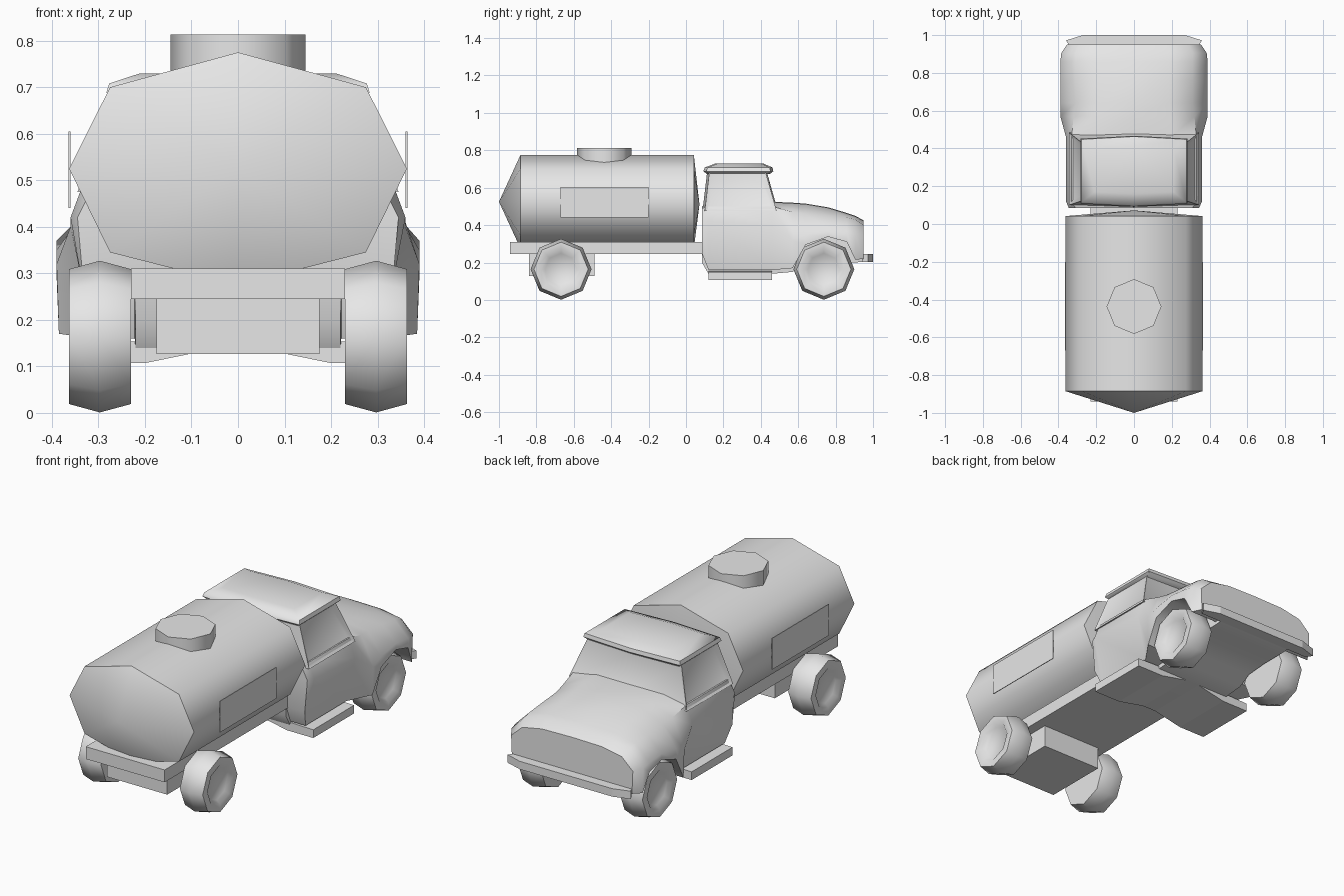
import bpy, bmesh, math
from mathutils import Vector

cube = bpy.data.objects.get("Cube")
if cube:
    bpy.data.objects.remove(cube, do_unlink=True)

grey = bpy.data.materials.new("plain grey")
grey.use_nodes = True
grey.diffuse_color = (0.8, 0.8, 0.8, 1)
grey.node_tree.nodes["Principled BSDF"].inputs["Base Color"].default_value = (0.8, 0.8, 0.8, 1)


def finish(name, bm, angle=0, recalc=True):
    if recalc:
        bmesh.ops.recalc_face_normals(bm, faces=bm.faces[:])
    mesh = bpy.data.meshes.new(name)
    bm.to_mesh(mesh)
    bm.free()
    mesh.materials.append(grey)
    obj = bpy.data.objects.new(name, mesh)
    bpy.context.collection.objects.link(obj)
    if angle:
        bpy.ops.object.select_all(action="DESELECT")
        obj.select_set(True)
        bpy.context.view_layer.objects.active = obj
        bpy.ops.object.shade_smooth_by_angle(angle=math.radians(angle))
    return obj


def loft_mesh(rings, tips=(None, None)):
    """Bridge rings of points; close each end flat or with a fan to a tip."""
    bm = bmesh.new()
    loops = [[bm.verts.new(p) for p in ring] for ring in rings]
    n = len(loops[0])
    for a, b in zip(loops, loops[1:]):
        for i in range(n):
            j = (i + 1) % n
            bm.faces.new((a[i], a[j], b[j], b[i]))
    for loop, tip in ((loops[0], tips[0]), (loops[-1], tips[1])):
        if tip is None:
            bm.faces.new(loop)
        else:
            t = bm.verts.new(tip)
            for i in range(n):
                bm.faces.new((loop[i], loop[(i + 1) % n], t))
    return bm


def box(name, x0, x1, y0, y1, z0, z1):
    rings = [[(x0, y0, z), (x1, y0, z), (x1, y1, z), (x0, y1, z)] for z in (z0, z1)]
    return finish(name, loft_mesh(rings))


def mirrored(half):
    """Full outline from a right-hand half that starts and ends on x = 0."""
    return half + [(-x, y, z) for x, y, z in reversed(half[1:-1])]


# Tank: flattened octagon with pointed ends
outline = [(0, 0.775), (0.275, 0.70), (0.363, 0.525), (0.275, 0.345), (0, 0.275)]
tank_rings = [mirrored([(x, y, z) for x, z in outline]) for y in (-0.885, 0.042)]
finish("tank", loft_mesh(tank_rings, ((0, -1.0, 0.525), (0, 0.072, 0.51))), 62)

# Filler hatch on top
hatch = [[(0.145 * math.sin(i * math.pi / 4), -0.437 + 0.145 * math.cos(i * math.pi / 4), z)
          for i in range(8)] for z in (0.70, 0.813)]
finish("filler_hatch", loft_mesh(hatch), 60)

# Thin side panels on the tank
for s, side in ((1, "left"), (-1, "right")):
    box(side + "_tank_panel", s * 0.360, s * 0.364, -0.67, -0.20, 0.44, 0.605)

# Chassis
box("chassis_frame", -0.23, 0.23, -0.94, 0.30, 0.245, 0.31)
box("rear_axle_box", -0.175, 0.175, -0.84, -0.49, 0.127, 0.245)

# Wheels: eight-sided tyres with a sunk hub
tyre = [(0.23, 0.09), (0.23, 0.145), (0.297, 0.163), (0.363, 0.145), (0.363, 0.105), (0.345, 0.085)]
for s, side in ((1, "left"), (-1, "right")):
    for y, end in ((-0.668, "tank_end"), (0.737, "cab_end")):
        rings = [[(s * x, y + r * math.sin(i * math.pi / 4), 0.164 + r * math.cos(i * math.pi / 4))
                  for i in range(8)] for x, r in tyre]
        finish(f"{side}_{end}_wheel", loft_mesh(rings), 60)

# Cab body, bonnet and wings:
# y, top z, shoulder x, shoulder z, side x, side z, edge x, edge z, floor z
sections = [
    (0.085, 0.50, 0.31, 0.49, 0.345, 0.42, 0.33, 0.25, 0.20),
    (0.12, 0.51, 0.33, 0.50, 0.36, 0.42, 0.31, 0.16, 0.14),
    (0.46, 0.525, 0.33, 0.50, 0.36, 0.40, 0.31, 0.16, 0.14),
    (0.57, 0.52, 0.32, 0.47, 0.39, 0.32, 0.385, 0.17, 0.15),
    (0.64, 0.515, 0.31, 0.46, 0.39, 0.35, 0.39, 0.295, 0.19),
    (0.76, 0.495, 0.31, 0.45, 0.39, 0.37, 0.39, 0.338, 0.20),
    (0.86, 0.465, 0.31, 0.44, 0.39, 0.36, 0.39, 0.31, 0.20),
    (0.905, 0.45, 0.31, 0.43, 0.385, 0.35, 0.38, 0.215, 0.20),
    (0.95, 0.425, 0.29, 0.40, 0.355, 0.34, 0.35, 0.22, 0.205),
]
body = []
for y, top, sx, sz, wx, wz, ex, ez, floor in sections:
    half = [(0, top), (0.6 * sx, top - 0.003), (sx, sz), (wx, wz),
            (ex, ez), (0.222, ez), (0.22, floor), (0, floor)]
    body.append(mirrored([(x, y, z) for x, z in half]))
finish("cab_body", loft_mesh(body), 50)


def cab_ring(x, back, front, z, bulge):
    return mirrored([(0, back - bulge, z), (x, back, z), (x, front, z), (0, front + bulge, z)])


# Window section of the cab, with sunk side windows and windscreen
bm = loft_mesh([cab_ring(0.345, 0.10, 0.485, 0.475, 0.012),
                cab_ring(0.27, 0.125, 0.425, 0.685, 0.012)])
bmesh.ops.recalc_face_normals(bm, faces=bm.faces[:])
bm.faces.ensure_lookup_table()
sides = [f for f in bm.faces if abs(f.normal.x) > 0.7]
screen = [f for f in bm.faces if f.normal.y > 0.6]
bmesh.ops.inset_individual(bm, faces=sides, thickness=0.04, depth=-0.012)
bmesh.ops.inset_region(bm, faces=screen, thickness=0.015, depth=-0.005)
finish("cab_windows", bm, 30, recalc=False)

# Roof with a slight overhang
roof = [cab_ring(0.265, 0.125, 0.435, 0.672, 0.012), cab_ring(0.283, 0.108, 0.452, 0.688, 0.015),
        cab_ring(0.277, 0.115, 0.448, 0.708, 0.015), cab_ring(0.21, 0.17, 0.40, 0.730, 0.012)]
finish("cab_roof", loft_mesh(roof), 50)

# Steps under the doors, joined by a sloped pan
steps = [mirrored([(0, y, 0.16), (0.355, y, 0.15), (0.355, y, 0.107), (0.20, y, 0.107), (0, y, 0.148)])
         for y in (0.12, 0.46)]
finish("door_steps", loft_mesh(steps))

# Bumper with swept-back ends
bumper = [mirrored([(0, 0.94, z), (0.34, 0.94, z), (0.36, 0.972, z), (0.27, 1.0, z), (0, 1.0, z)])
          for z in (0.203, 0.245)]
finish("bumper", loft_mesh(bumper))
